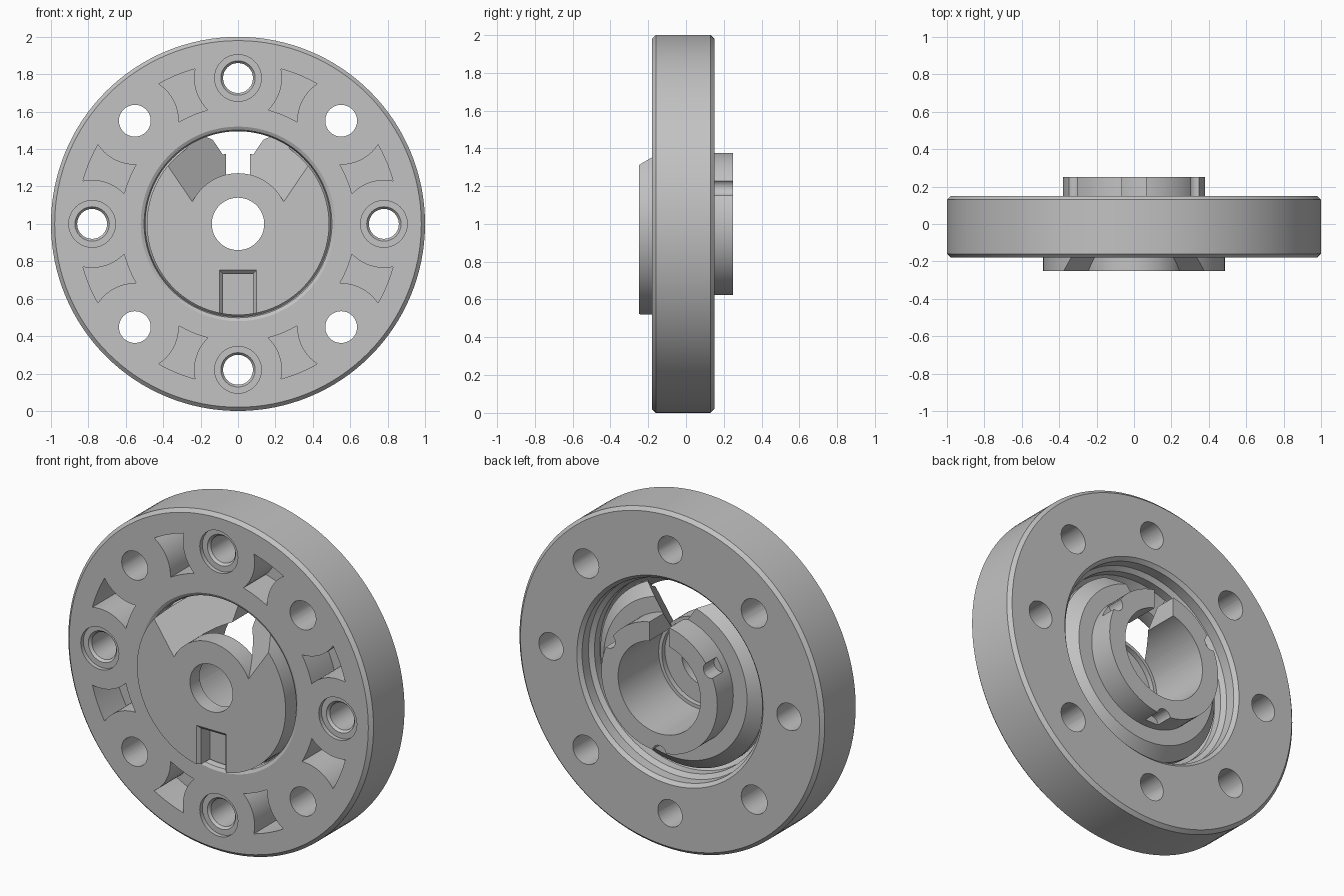
import bpy, bmesh
from math import sin, cos, pi, radians, acos, atan2
from mathutils import Vector, Matrix

cube = bpy.data.objects.get("Cube")
if cube:
    bpy.data.objects.remove(cube, do_unlink=True)

MID = 1.0       # height of the main axis
BOLT_R = 0.78   # bolt circle radius

metal = bpy.data.materials.new("metal grey")
metal.use_nodes = True
GREY = (0.54, 0.54, 0.54, 1)
metal.diffuse_color = GREY
bsdf = metal.node_tree.nodes["Principled BSDF"]
bsdf.inputs["Base Color"].default_value = GREY
bsdf.inputs["Roughness"].default_value = 0.6


def lathe(bm, profile, x=0, z=MID, steps=96):
    """Spin a closed (radius, y) profile about an axis along y."""
    part = bmesh.new()
    verts = [part.verts.new((r, y, 0)) for r, y in profile]
    edges = [part.edges.new((verts[i], verts[(i + 1) % len(verts)]))
             for i in range(len(verts))]
    bmesh.ops.spin(part, geom=verts + edges, cent=(0, 0, 0), axis=(0, 1, 0),
                   angle=2 * pi, steps=steps, use_merge=False)
    bmesh.ops.remove_doubles(part, verts=part.verts, dist=1e-5)
    # discard the edge lying on the axis
    loose = [e for e in part.edges if not e.link_faces]
    bmesh.ops.delete(part, geom=loose, context='EDGES')
    bmesh.ops.translate(part, verts=part.verts, vec=(x, 0, z))
    add_part(bm, part)


def loft(bm, sections):
    """Skin (y, outline) sections; each outline holds (x, height above axis)."""
    part = bmesh.new()
    rings = [[part.verts.new((x, y, MID + h)) for x, h in pts] for y, pts in sections]
    for a, b in zip(rings, rings[1:]):
        for i in range(len(a)):
            j = (i + 1) % len(a)
            part.faces.new((a[i], a[j], b[j], b[i]))
    part.faces.new(rings[0])
    part.faces.new(rings[-1])
    add_part(bm, part)


def add_part(bm, part):
    bmesh.ops.recalc_face_normals(part, faces=part.faces)
    mesh = bpy.data.meshes.new("scratch")
    part.to_mesh(mesh)
    part.free()
    bm.from_mesh(mesh)
    bpy.data.meshes.remove(mesh)


def make_object(name, bm):
    mesh = bpy.data.meshes.new(name)
    bm.to_mesh(mesh)
    bm.free()
    obj = bpy.data.objects.new(name, mesh)
    bpy.context.collection.objects.link(obj)
    mesh.materials.append(metal)
    return obj


def boolean(obj, bm, operation='DIFFERENCE'):
    cutter = make_object("cutter", bm)
    cutter.hide_render = True
    mod = obj.modifiers.new("cut", 'BOOLEAN')
    mod.operation, mod.object, mod.solver = operation, cutter, 'EXACT'
    bpy.context.view_layer.objects.active = obj
    bpy.ops.object.modifier_apply(modifier=mod.name)
    bpy.data.objects.remove(cutter, do_unlink=True)


def smooth(obj):
    bpy.ops.object.select_all(action='DESELECT')
    obj.select_set(True)
    bpy.context.view_layer.objects.active = obj
    bpy.ops.object.shade_smooth_by_angle(angle=radians(25))


def pocket_outline(angle, inner=0.63, outer=0.86, clear=0.235, n=10):
    """Pocket between two bolts, with sides concentric to the bolts."""
    half = pi / 8

    def edge_angle(r):
        return half - acos((r * r + BOLT_R ** 2 - clear ** 2) / (2 * r * BOLT_R))

    bolt = Vector((BOLT_R * cos(half), BOLT_R * sin(half)))
    ends = [Vector((r * cos(edge_angle(r)), r * sin(edge_angle(r)))) - bolt
            for r in (outer, inner)]
    a0, a1 = [atan2(e.y, e.x) for e in ends]
    side = [bolt + clear * Vector((cos(a0 + (a1 - a0) * i / n),
                                   sin(a0 + (a1 - a0) * i / n))) for i in range(n + 1)]

    def rim(r, sign):
        turns = [sign * edge_angle(r) * (2 * i / n - 1) for i in range(1, n)]
        return [Vector((r * cos(a), r * sin(a))) for a in turns]

    pts = rim(outer, 1) + side + rim(inner, -1)
    pts += [Vector((p.x, -p.y)) for p in reversed(side)]
    turn = Matrix.Rotation(angle, 2)
    return [tuple(turn @ p) for p in pts]


# Outer ring with chamfered rims, rounded front lip and recessed back
bm = bmesh.new()
lathe(bm, [(0.98, -0.18), (1, -0.16), (1, 0.13), (0.98, 0.15), (0.61, 0.15),
           (0.59, 0.13), (0.59, 0.07), (0.565, 0.05), (0.565, 0.0), (0.5, -0.08),
           (0.495, -0.15), (0.502, -0.17), (0.52, -0.18)], steps=128)
ring = make_object("outer_ring", bm)

# Bolt holes: alternate ones are counterbored; pockets sit between them
cut = bmesh.new()
for k in range(8):
    a = k * pi / 4
    if k % 2:
        hole = [(0, -0.3), (0.085, -0.3), (0.085, 0.3), (0, 0.3)]
    else:
        hole = [(0, -0.3), (0.125, -0.3), (0.125, -0.155), (0.092, -0.155),
                (0.08, -0.14), (0.08, 0.3), (0, 0.3)]
    lathe(cut, hole, BOLT_R * cos(a), MID + BOLT_R * sin(a), 32)
    outline = pocket_outline(a + pi / 8)
    loft(cut, [(-0.3, outline), (0.03, outline)])
boolean(ring, cut)
smooth(ring)

# Hub: front disc, hidden tapered flange and rear tube
bm = bmesh.new()
lathe(bm, [(0.27, -0.25), (0.487, -0.25), (0.487, -0.08), (0.54, -0.01),
           (0.54, 0.03), (0.47, 0.1), (0.38, 0.1), (0.38, 0.25), (0.27, 0.25)])
hub = make_object("hub", bm)


# Flared V-shaped opening in the top of the hub, rising towards the back
def vee(apex, top=0.7, slope=0.68):
    half = slope * (top - apex)
    return [(0, apex), (half, top), (-half, top)]


cut = bmesh.new()
loft(cut, [(-0.26, vee(-0.255)), (0.27, vee(0.49))])
boolean(hub, cut)

# Narrow slit carrying the opening through the rear tube
slit = [(-0.065, 0), (0.065, 0), (0.065, 0.7), (-0.065, 0.7)]
cut = bmesh.new()
loft(cut, [(-0.3, slit), (0.3, slit)])
boolean(hub, cut)

# Three small notches around the rear tube
cut = bmesh.new()
for deg in (30, 150, 270):
    a = radians(deg)
    lathe(cut, [(0, 0.15), (0.045, 0.15), (0.045, 0.3), (0, 0.3)],
          0.385 * cos(a), MID + 0.385 * sin(a), 24)
boolean(hub, cut)

# Front boss plate with the shaft hole closes the bore
bm = bmesh.new()
lathe(bm, [(0.14, -0.25), (0.271, -0.25), (0.271, -0.13), (0.25, -0.13),
           (0.25, -0.16), (0.14, -0.16)])
boolean(hub, bm, 'UNION')

# Chamfered key slot at the bottom of the front disc
cut = bmesh.new()


def slot(w, top):
    return [(-w, -0.6), (w, -0.6), (w, top), (-w, top)]


loft(cut, [(-0.27, slot(0.098, -0.247)), (-0.25, slot(0.098, -0.247)),
           (-0.23, slot(0.08, -0.267)), (-0.15, slot(0.08, -0.267))])
boolean(hub, cut)
smooth(hub)
